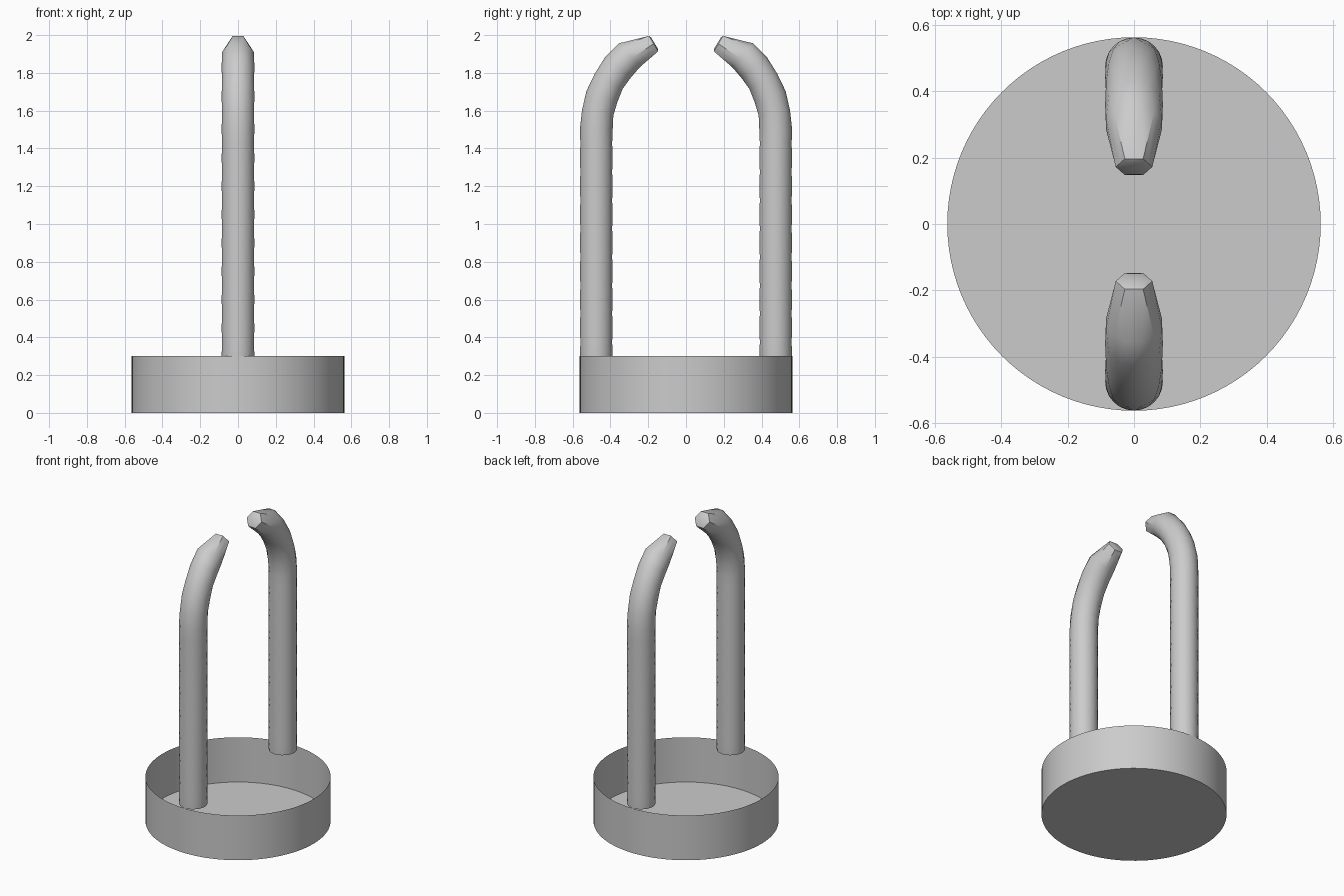
import bpy, bmesh, math
from mathutils import Vector, Matrix

cube = bpy.data.objects.get("Cube")
if cube:
    bpy.data.objects.remove(cube, do_unlink=True)

SIDES = 12
POST_R = 0.087
POST_Y = 0.475
BEND_R = 0.53

grey = bpy.data.materials.new("plain grey")
grey.use_nodes = True
colour = (0.6, 0.6, 0.6, 1)
grey.diffuse_color = colour
grey.node_tree.nodes["Principled BSDF"].inputs["Base Color"].default_value = colour


def finish(bm, name):
    bmesh.ops.recalc_face_normals(bm, faces=bm.faces)
    mesh = bpy.data.meshes.new(name)
    bm.to_mesh(mesh)
    bm.free()
    mesh.materials.append(grey)
    obj = bpy.data.objects.new(name, mesh)
    bpy.context.collection.objects.link(obj)
    bpy.ops.object.select_all(action="DESELECT")
    obj.select_set(True)
    bpy.context.view_layer.objects.active = obj
    bpy.ops.object.shade_smooth_by_angle(angle=math.radians(30))
    return obj


def hexagon(radius, a):
    """Radius of a hexagon outline at angle a."""
    sector = math.pi / 3
    return radius * math.cos(sector / 2) / math.cos(a % sector - sector / 2)


def ring(bm, y, z, lean, radius, turn=0.0, hexed=False):
    """Ring of vertices across a path that leans from upright towards +y."""
    side = Vector((0, math.cos(lean), -math.sin(lean)))
    verts = []
    for i in range(SIDES):
        a = math.tau * (i + turn) / SIDES
        r = hexagon(radius, a) if hexed else radius
        verts.append(bm.verts.new(
            Vector((r * math.cos(a), y, z)) + side * r * math.sin(a)))
    return verts


def bridge(bm, low, high, shift):
    """Join two rings with triangles; shift skews them for staggered rings."""
    for i in range(SIDES):
        j = (i + 1) % SIDES
        if shift:
            bm.faces.new((low[i], low[j], high[i]))
            bm.faces.new((low[j], high[j], high[i]))
        else:
            bm.faces.new((low[i], low[j], high[j]))
            bm.faces.new((low[i], high[j], high[i]))


def build_arm(name, flip):
    bm = bmesh.new()
    # Upright shaft, then the bend towards the middle
    path = [(-POST_Y, 0.3 + 1.2 * i / 16, 0) for i in range(17)]
    for i in range(1, 6):
        a = math.radians(48) * i / 5
        path.append((-POST_Y + BEND_R * (1 - math.cos(a)),
                     1.5 + BEND_R * math.sin(a), a))
    rings = [ring(bm, y, z, a, POST_R, 0.5 * (k % 2))
             for k, (y, z, a) in enumerate(path)]
    for k in range(len(rings) - 1):
        bridge(bm, rings[k], rings[k + 1], k % 2 == 0)
    # Tapered tip with a six-sided end
    lean = math.radians(59)
    tip = ring(bm, -0.172, 1.955, lean, 0.055, hexed=True)
    end = ring(bm, -0.167, 1.958, lean, 0.04, hexed=True)
    bridge(bm, rings[-1], tip, len(rings) % 2 == 1)
    for i in range(SIDES):
        j = (i + 1) % SIDES
        bm.faces.new((tip[i], tip[j], end[j], end[i]))
    bm.faces.new(end)
    bm.faces.new(rings[0])
    if flip:
        bm.transform(Matrix.Rotation(math.pi, 4, "Z"))
    return finish(bm, name)


# Thin open tray
bm = bmesh.new()
bmesh.ops.create_cone(bm, cap_ends=True, segments=96, radius1=0.5625,
                      radius2=0.5625, depth=0.3,
                      matrix=Matrix.Translation((0, 0, 0.15)))
lid = [f for f in bm.faces if f.calc_center_median().z > 0.29]
bmesh.ops.delete(bm, geom=lid, context="FACES_ONLY")
finish(bm, "round_tray")

# Pair of curved arms standing on the rim
build_arm("front_arm", False)
build_arm("back_arm", True)
